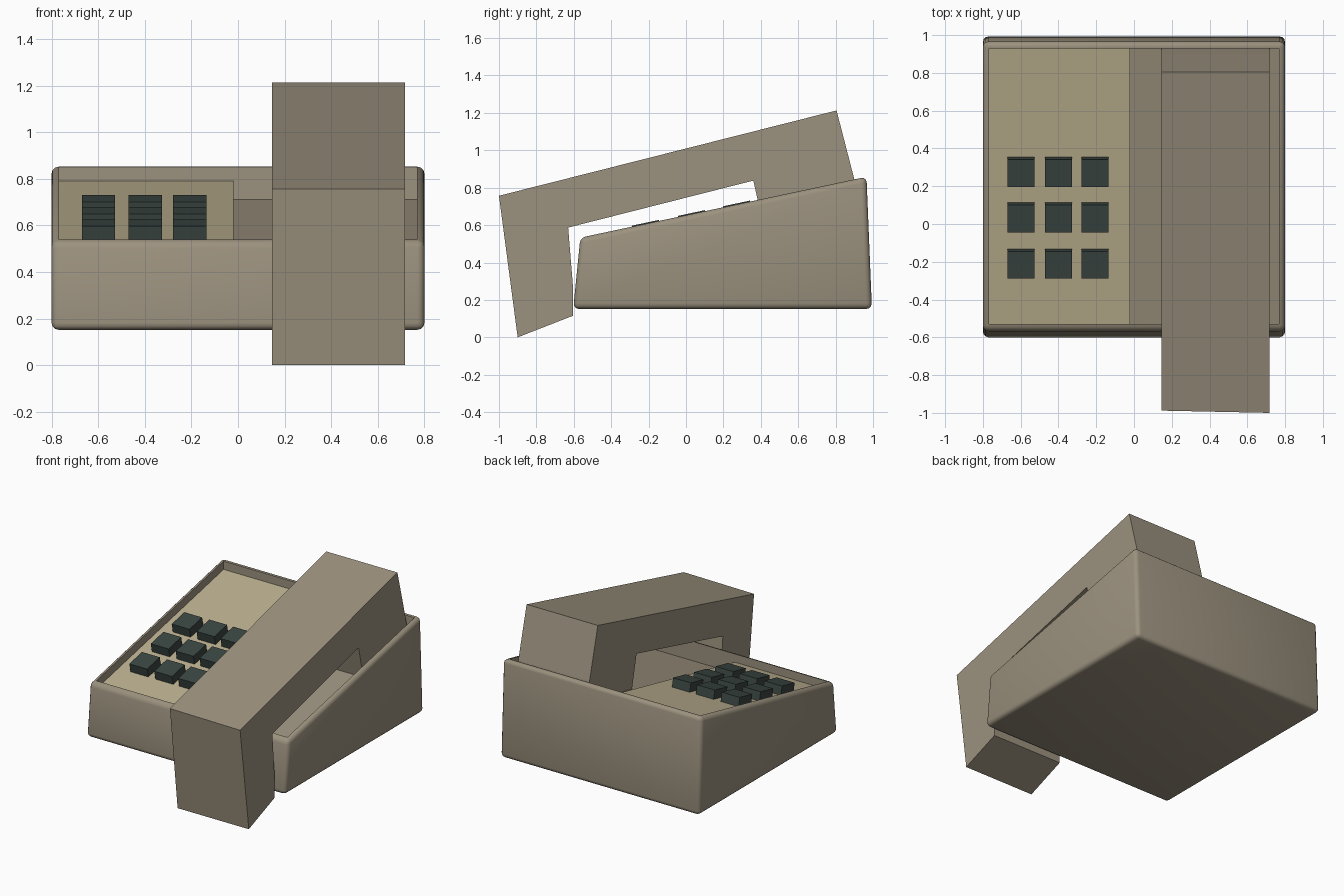
import bpy, bmesh
from mathutils import Vector

if bpy.data.objects.get("Cube"):
    bpy.data.objects.remove(bpy.data.objects["Cube"])


def material(name, rgb):
    m = bpy.data.materials.new(name)
    m.use_nodes = True
    m.diffuse_color = (*rgb, 1)
    m.node_tree.nodes["Principled BSDF"].inputs["Base Color"].default_value = (*rgb, 1)
    return m


taupe = material("taupe plastic", (0.33, 0.285, 0.21))
beige = material("beige panel", (0.50, 0.43, 0.275))
dark = material("dark green keys", (0.042, 0.061, 0.053))

SLOPE = 0.2125


def rim(y, drop=0.0):
    """Height of the sloping top at y, lowered by drop."""
    return 0.533 + SLOPE * (y + 0.565) - drop


def prism(name, profile, x0, x1, mat, bevel=0.0):
    """Extrude a side profile of (y, z) points from x0 to x1."""
    bm = bmesh.new()
    face = bm.faces.new([bm.verts.new((x0, y, z)) for y, z in profile])
    ext = bmesh.ops.extrude_face_region(bm, geom=[face])["geom"]
    bmesh.ops.translate(bm, vec=(x1 - x0, 0, 0),
                        verts=[v for v in ext if isinstance(v, bmesh.types.BMVert)])
    bmesh.ops.recalc_face_normals(bm, faces=bm.faces)
    if bevel:
        bmesh.ops.bevel(bm, geom=list(bm.edges), offset=bevel, segments=3,
                        profile=0.5, affect='EDGES')
    mesh = bpy.data.meshes.new(name)
    bm.to_mesh(mesh)
    bm.free()
    mesh.materials.append(mat)
    obj = bpy.data.objects.new(name, mesh)
    bpy.context.collection.objects.link(obj)
    return obj


# Wedge-shaped base with rounded edges
base = prism("base", [(-0.603, 0.152), (0.994, 0.152), (0.965, rim(0.965)), (-0.565, rim(-0.565))],
             -0.8, 0.8, taupe, bevel=0.03)

# Sunken tray cut into the sloping top
front, back, deep, shallow = -0.53, 0.93, 0.14, 0.06
cutter = prism("tray_cutter", [(front, rim(front, deep)), (back, rim(back, deep)),
                               (back, 1.2), (front, 1.2)], -0.767, 0.767, taupe)
cutter.hide_render = True
cut = base.modifiers.new("tray", 'BOOLEAN')
cut.operation = 'DIFFERENCE'
cut.solver = 'EXACT'
cut.object = cutter
bpy.ops.object.select_all(action='DESELECT')
base.select_set(True)
bpy.context.view_layer.objects.active = base
bpy.ops.object.modifier_apply(modifier=cut.name)
bpy.data.objects.remove(cutter)
bpy.ops.object.shade_smooth_by_angle(angle=0.6)

# Raised keypad panel on the left half of the tray
prism("keypad_panel", [(front, rim(front, deep)), (back, rim(back, deep)),
                       (back, rim(back, shallow)), (front, rim(front, shallow))],
      -0.767, -0.02, beige)

# Keys standing square to the panel
along = Vector((1, SLOPE)).normalized()
up = Vector((-along.y, along.x))
for r, y in enumerate((-0.276, -0.03, 0.21)):
    for c, x in enumerate((-0.67, -0.47, -0.278)):
        foot = Vector((y, rim(y, shallow + 0.002)))
        corners = [foot, foot + along * 0.148, foot + along * 0.148 + up * 0.066, foot + up * 0.066]
        prism(f"key_{r + 1}_{c + 1}", corners, x, x + 0.143, dark)

# Handset bridging the base, resting in the tray and hooking over the front
handset = prism("handset", [(-1.0, 0.757), (-0.9, 0.0), (-0.605, 0.115), (-0.605, 0.28),
                            (-0.63, 0.587), (0.36, 0.838), (0.42, 0.57),
                            (0.935, 0.68), (0.9, 0.845), (0.805, 1.213)],
                0.145, 0.717, taupe)
for v in handset.data.vertices:
    if v.co.y < -0.95 and v.co.x < 0.3:
        v.co.y += 0.012
